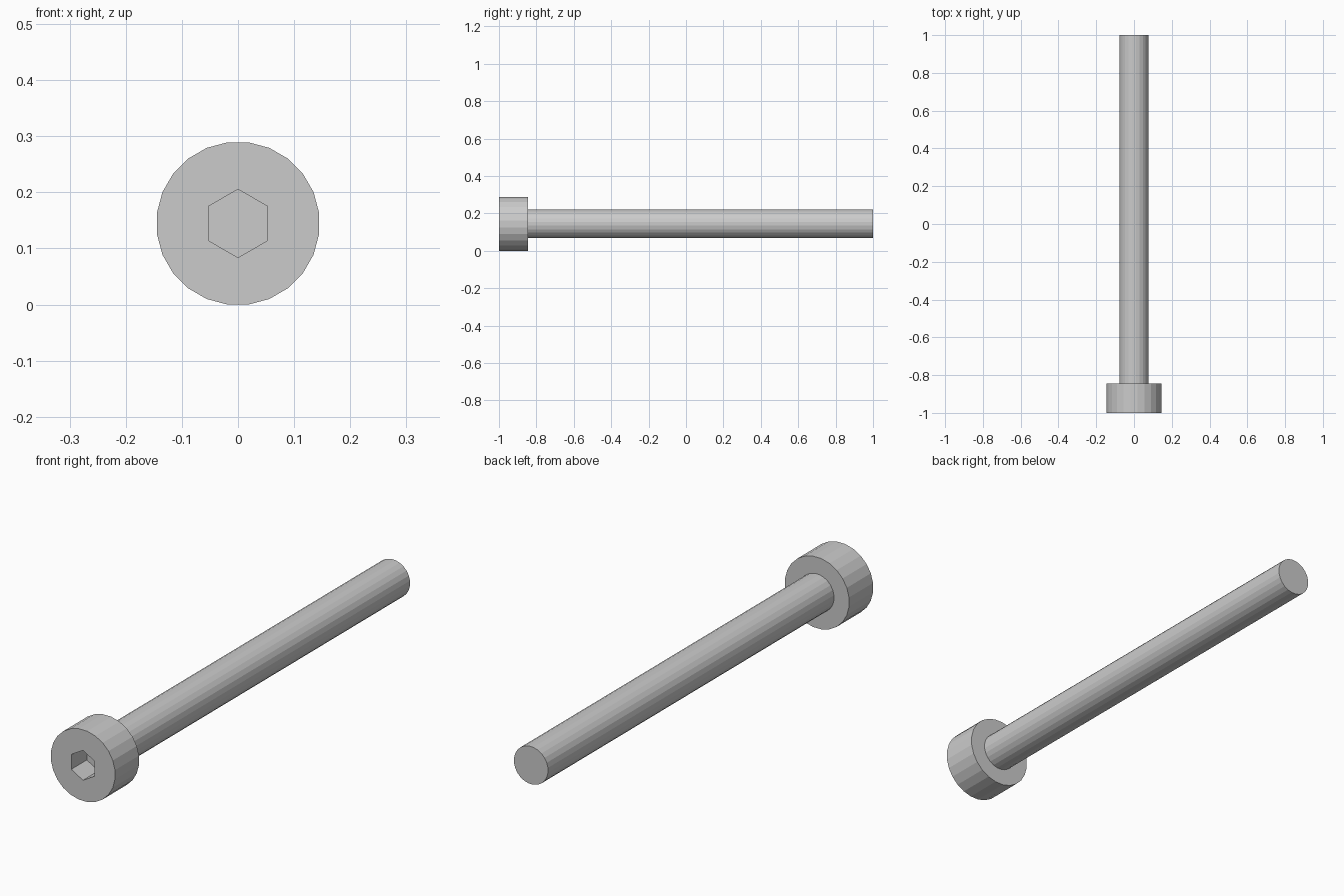
import bpy, bmesh
from math import sin, cos, radians, pi

if "Cube" in bpy.data.objects:
    bpy.data.objects.remove(bpy.data.objects["Cube"])

AXIS_Z = 0.1445   # height of the bolt axis


def prism(name, sides, apothem, y0, y1, twist=0.0):
    """Closed prism along y; twist 0 puts a corner at the top."""
    r = apothem / cos(pi / sides)
    bm = bmesh.new()
    ring = []
    for i in range(sides):
        a = twist + 2 * pi * i / sides
        ring.append(bm.verts.new((r * sin(a), y0, AXIS_Z + r * cos(a))))
    cap = bm.faces.new(ring)
    side = bmesh.ops.extrude_face_region(bm, geom=[cap], use_keep_orig=True)
    new = [v for v in side["geom"] if isinstance(v, bmesh.types.BMVert)]
    bmesh.ops.translate(bm, verts=new, vec=(0, y1 - y0, 0))
    bmesh.ops.recalc_face_normals(bm, faces=bm.faces)
    mesh = bpy.data.meshes.new(name)
    bm.to_mesh(mesh)
    bm.free()
    obj = bpy.data.objects.new(name, mesh)
    bpy.context.collection.objects.link(obj)
    return obj


# Head and shaft, both 24-sided with a flat on top
head = prism("bolt_head", 24, 0.1445, -1.0, -0.845, radians(7.5))
shaft = prism("bolt_shaft", 24, 0.0765, -0.845, 1.0, radians(7.5))

# Hexagonal key socket cut into the head
cutter = prism("socket_cutter", 6, 0.0527, -1.1, -0.9)
cutter.hide_render = True
cut = head.modifiers.new("socket", "BOOLEAN")
cut.operation = "DIFFERENCE"
cut.solver = "EXACT"
cut.object = cutter
bpy.context.view_layer.objects.active = head
bpy.ops.object.modifier_apply(modifier=cut.name)
bpy.data.objects.remove(cutter)
